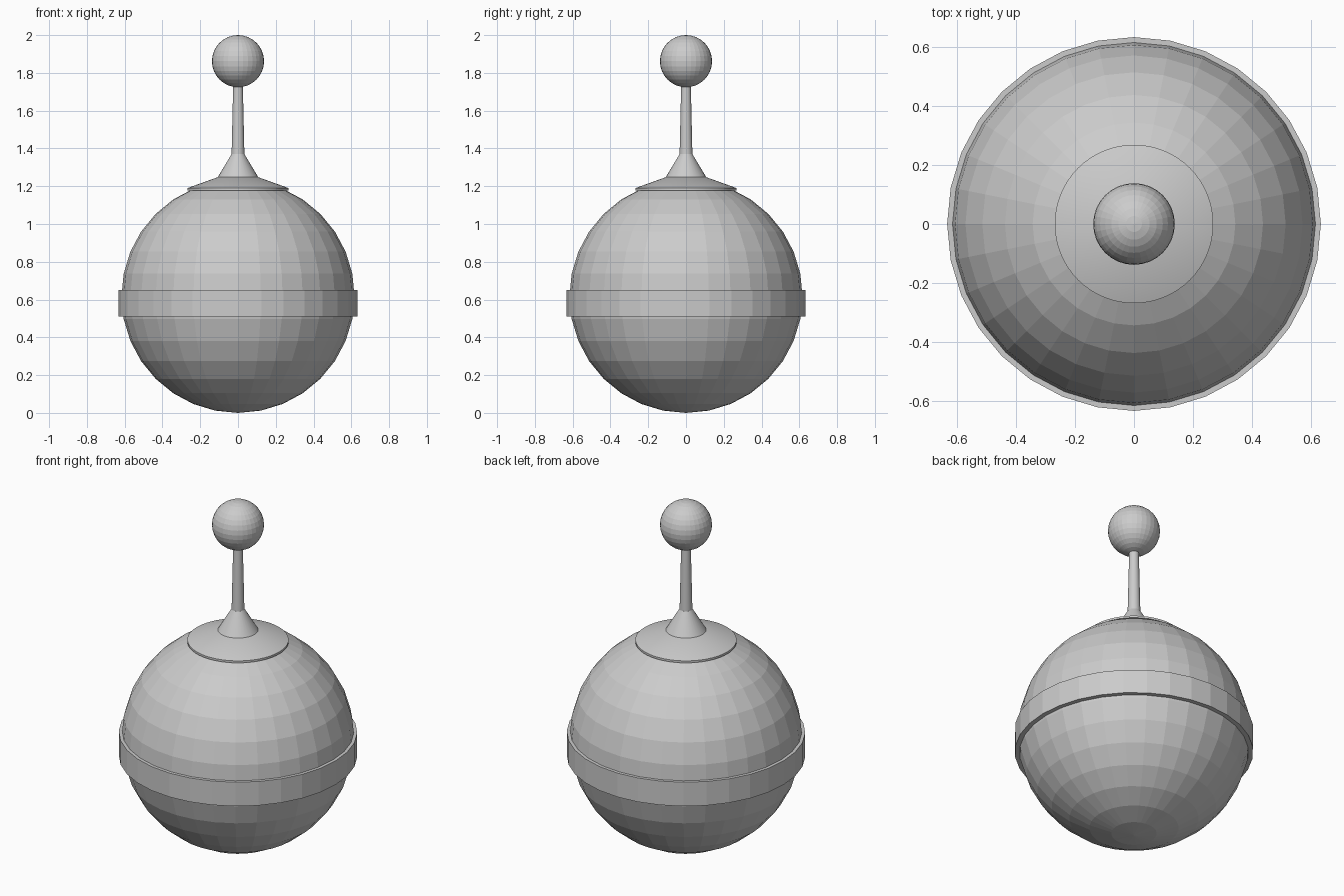
import bpy, math

if "Cube" in bpy.data.objects:
    bpy.data.objects.remove(bpy.data.objects["Cube"])


def sphere(name, radius, z):
    bpy.ops.mesh.primitive_uv_sphere_add(segments=32, ring_count=16,
                                         radius=radius, location=(0, 0, z))
    bpy.context.object.name = name


def lathe(name, profile, sides, smooth=False):
    """Spin (radius, z) points round the z axis and cap both ends."""
    verts, faces = [], []
    for r, z in profile:
        for i in range(sides):
            a = 2 * math.pi * i / sides
            verts.append((r * math.cos(a), r * math.sin(a), z))
    for k in range(len(profile) - 1):
        for i in range(sides):
            j = (i + 1) % sides
            faces.append((k * sides + i, k * sides + j,
                          (k + 1) * sides + j, (k + 1) * sides + i))
    faces.append(tuple(reversed(range(sides))))
    faces.append(tuple(range((len(profile) - 1) * sides, len(profile) * sides)))
    mesh = bpy.data.meshes.new(name)
    mesh.from_pydata(verts, [], faces)
    obj = bpy.data.objects.new(name, mesh)
    bpy.context.collection.objects.link(obj)
    if smooth:
        bpy.ops.object.select_all(action='DESELECT')
        obj.select_set(True)
        bpy.context.view_layer.objects.active = obj
        bpy.ops.object.shade_smooth_by_angle(angle=math.radians(20))


# Faceted round body and the band around its middle
sphere("body", 0.617, 0.617)
lathe("waist_band", [(0.632, 0.51), (0.632, 0.65)], 32)

# Shallow cap on top of the body
lathe("top_cap", [(0.268, 1.178), (0.268, 1.19), (0.107, 1.248)], 64, True)

# Flared foot, tapering rod and ball tip
lathe("antenna_foot", [(0.107, 1.248), (0.034, 1.37)], 32, True)
lathe("antenna_rod", [(0.034, 1.365), (0.025, 1.76)], 32, True)
sphere("antenna_ball", 0.138, 1.862)
